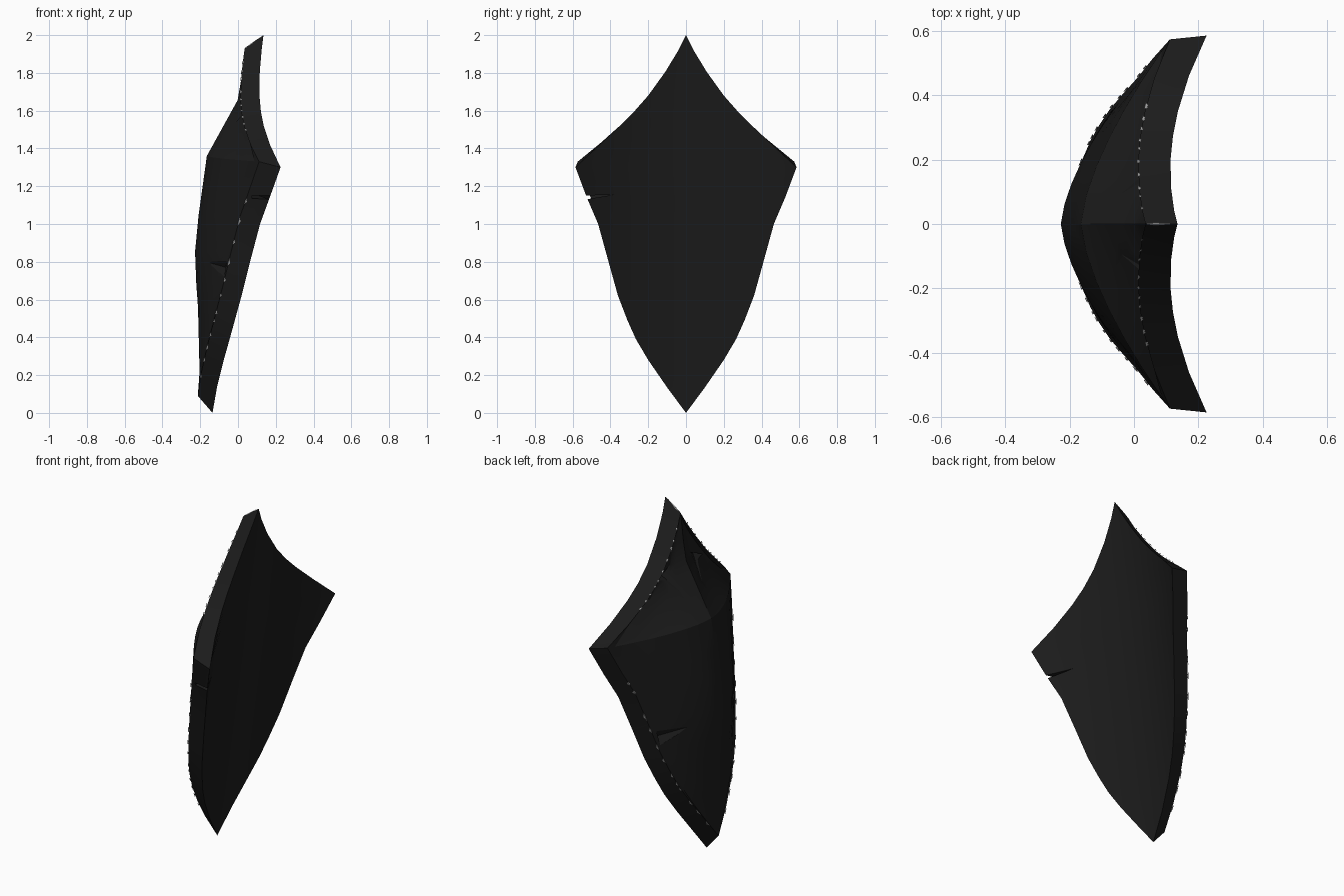
import bpy, bmesh, random
from mathutils import Vector

if "Cube" in bpy.data.objects:
    bpy.data.objects.remove(bpy.data.objects["Cube"])

random.seed(4)


def material(name, v):
    m = bpy.data.materials.new(name)
    m.diffuse_color = (v, v, v, 1)
    m.use_nodes = True
    m.node_tree.nodes["Principled BSDF"].inputs["Base Color"].default_value = m.diffuse_color
    return m


BLACK = material("charcoal black", 0.0115)
WORN = material("worn edge grey", 0.33)

# half outline seen from behind: (half width, height)
OUT = [(0, 2.0), (.04, 1.92), (.11, 1.805), (.2, 1.68), (.275, 1.595), (.35, 1.52), (.46, 1.417),
       (.585, 1.3), (.525, 1.14), (.465, 1.0), (.41, .8), (.36, .62),
       (.31, .49), (.265, .39), (.2, .28), (.1, .135), (0, 0.0)]
# ridge of the front panel: (height, x)
RIDGE = [(0, -.215), (.09, -.215), (.2, -.203), (.57, -.212), (.81, -.231), (1.0, -.215),
         (1.36, -.165), (1.67, .006), (1.93, .035), (2.1, .04)]
LAST = len(OUT) - 1
CORNER = 7
LIP = .94          # where the panel meets the raised rim


def lerp_table(tab, z):
    for (a, u), (b, v) in zip(tab, tab[1:]):
        if a <= z <= b:
            return u + (v - u) * (z - a) / (b - a)
    return tab[-1][1]


def outline(s):
    i = min(int(s), LAST - 1)
    f = s - i
    return [a + (b - a) * f for a, b in zip(OUT[i], OUT[i + 1])]


def back(s, t):
    y, z = outline(s)
    y *= t
    return Vector((.135 * (z - 1) + .54 * y * y, y, z))


def front_height(z):
    return 1.33 + (z - 1.3) * (.6 / .7 if z > 1.3 else 1.24 / 1.3)


def front(s, t):
    y, z = outline(s)
    y *= .98
    z = front_height(z)
    edge = .135 * (z - 1) + .53 * y * y - (.09 + .03 * y)
    if s <= 0 or s >= LAST:
        return Vector((edge, 0, z))
    a = abs(t)
    if s == CORNER:                      # crease row, lifted at the middle
        return Vector((-.165 + (edge + .165) * a ** 1.5, y * t, z + .03 * (1 - a)))
    c = lerp_table(RIDGE, z)
    if s < CORNER:                       # upper facets, sunk behind the rim
        x = min(c + .46 * y * a, max(edge, c) + .025)
        if a > LIP:
            x += (edge - x) * (a - LIP) / (1 - LIP)
    else:                                # lower convex panel
        x = c + (edge - c) * a ** 1.5
        if a < 1:
            x += .008 * a ** 4
    return Vector((x, y * t, z))


def front_at(z, t):
    tab = [(front_height(p[1]), i) for i, p in enumerate(OUT)][::-1]
    return front(lerp_table(tab, z), t)


# shield body: one closed ring per outline point
bm = bmesh.new()
half = [LIP * k / 6 for k in range(1, 7)] + [1]
ts = [-h for h in reversed(half)] + [0] + half
rings = []
for s in range(len(OUT)):
    pts = [front(s, t) for t in ts] + [back(s, t) for t in reversed(ts)]
    rings.append([bm.verts.new(p) for p in pts])
for a, b in zip(rings, rings[1:]):
    n = len(a)
    for k in range(n):
        bm.faces.new((a[k], a[(k + 1) % n], b[(k + 1) % n], b[k]))
bmesh.ops.remove_doubles(bm, verts=bm.verts, dist=1e-5)
bmesh.ops.recalc_face_normals(bm, faces=bm.faces)
mesh = bpy.data.meshes.new("shield_body")
bm.to_mesh(mesh)
bm.free()
shield = bpy.data.objects.new("shield_body", mesh)
bpy.context.collection.objects.link(shield)
mesh.materials.append(BLACK)


def cut(name, pts):
    b = bmesh.new()
    for p in pts:
        b.verts.new(p)
    bmesh.ops.convex_hull(b, input=b.verts)
    bmesh.ops.recalc_face_normals(b, faces=b.faces)
    me = bpy.data.meshes.new(name)
    b.to_mesh(me)
    b.free()
    me.materials.append(BLACK)
    o = bpy.data.objects.new(name, me)
    bpy.context.collection.objects.link(o)
    o.hide_render = True
    o.hide_viewport = True
    m = shield.modifiers.new(name, 'BOOLEAN')
    m.operation = 'DIFFERENCE'
    m.solver = 'EXACT'
    m.object = o


# tapered gouges from the front edge inward, both sides: (height, width fraction)
for side in (-1, 1):
    for tip, a, b in (((.8, .5), (.805, .93), (.72, .95)),
                      ((1.49, .22), (1.6, .88), (1.66, .5))):
        tip, a, b = [front_at(z, side * t) for z, t in (tip, a, b)]
        up = Vector((-.12, 0, 0))
        tip += Vector((-.002, 0, 0))
        cut("gouge_cutter", [tip, a, b, (a + b) / 2 + Vector((.03, 0, 0)),
                             tip + up, a + up, b + up])

# nick in the back edge
cut("nick_cutter", [(x, y, z) for x in (.075, .4)
                    for y, z in ((-.56, 1.125), (-.56, 1.15), (-.385, 1.155))])

# worn chips wrapped over the front edge, and one along the top ridge
bm = bmesh.new()
for side in (-1, 1):
    for lo, hi, count, dz in ((1, 5.5, 10, .003), (8.2, 15.5, 12, -.001)):
        step = (hi - lo) / count
        for k in range(count):
            s0 = lo + step * (k + random.uniform(0, .4))
            s1 = s0 + step * random.uniform(.25, .55)
            sm = (s0 + s1) / 2
            off = Vector((-.003, side * .003, dz))
            wall = front(sm, side).lerp(back(sm, side), .1)
            corners = [front(s0, side), front(sm, side * .98), front(s1, side), wall]
            p = [bm.verts.new(c + off) for c in corners]
            bm.faces.new((p[0], p[1], p[2]))
            bm.faces.new((p[0], p[2], p[3]))
    a, b = front(0, 1), back(0, 1)
    lift = Vector((0, 0, .002))
    w = Vector((0, side * .005, -.005))
    q = [a + lift, a.lerp(b, .85) + lift, a.lerp(b, .3) + lift + w]
    bm.faces.new([bm.verts.new(p) for p in q])
me = bpy.data.meshes.new("worn_edge_chips")
bm.to_mesh(me)
bm.free()
me.materials.append(WORN)
bpy.context.collection.objects.link(bpy.data.objects.new("worn_edge_chips", me))

# smooth faces with crisp edges
bpy.context.view_layer.objects.active = shield
shield.select_set(True)
for m in list(shield.modifiers):
    bpy.ops.object.modifier_apply(modifier=m.name)
bpy.ops.object.shade_smooth_by_angle(angle=0.38)
